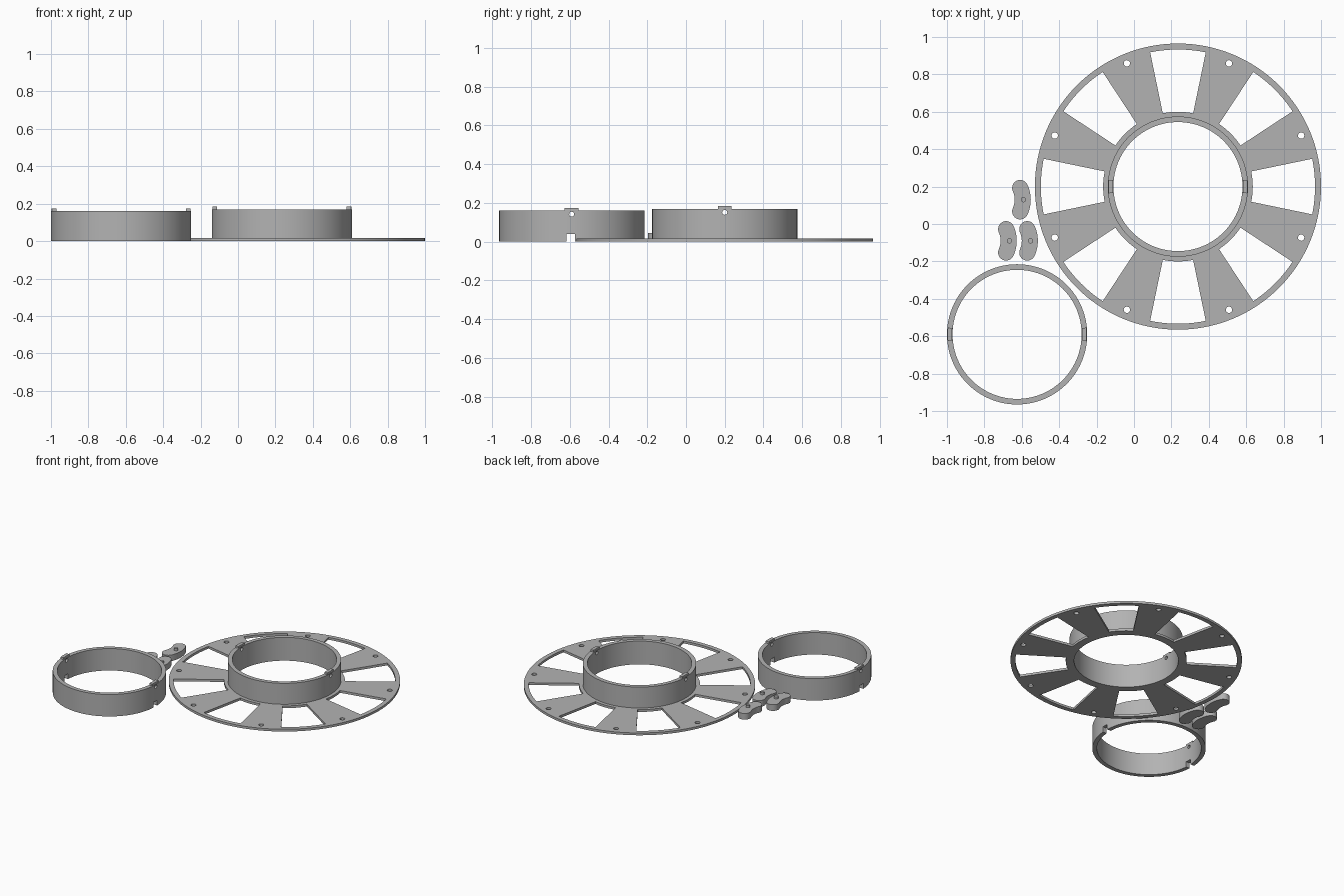
import bpy, math
from math import cos, sin, pi, radians

if "Cube" in bpy.data.objects:
    bpy.data.objects.remove(bpy.data.objects["Cube"])

grey = bpy.data.materials.new("grey plastic")
grey.diffuse_color = (0.45, 0.45, 0.45, 1)
grey.use_nodes = True
grey.node_tree.nodes["Principled BSDF"].inputs["Base Color"].default_value = grey.diffuse_color


def arc(cx, cy, r, a0, a1, n):
    return [(cx + r * cos(a0 + (a1 - a0) * i / n), cy + r * sin(a0 + (a1 - a0) * i / n))
            for i in range(n + 1)]


def circle(cx, cy, r, n):
    return arc(cx, cy, r, 0, 2 * pi, n)[:-1]


def sector(r0, r1, mid, half, n=10):
    return arc(0, 0, r1, mid - half, mid + half, n) + arc(0, 0, r0, mid + half, mid - half, n)


def plate(name, loops, z0, z1, loc):
    """Extrude nested outlines (outer boundary plus holes) from z0 to z1."""
    cu = bpy.data.curves.new(name, 'CURVE')
    cu.dimensions, cu.fill_mode = '2D', 'BOTH'
    cu.extrude = (z1 - z0) / 2
    for pts in loops:
        s = cu.splines.new('POLY')
        s.points.add(len(pts) - 1)
        for p, (x, y) in zip(s.points, pts):
            p.co = (x, y, 0, 1)
        s.use_cyclic_u = True
    ob = bpy.data.objects.new(name, cu)
    bpy.context.collection.objects.link(ob)
    ob.location = (loc[0], loc[1], (z0 + z1) / 2)
    bpy.ops.object.select_all(action='DESELECT')
    ob.select_set(True)
    bpy.context.view_layer.objects.active = ob
    bpy.ops.object.convert(target='MESH')
    ob = bpy.context.object
    # weld the caps to the walls so the solid is closed
    bpy.ops.object.mode_set(mode='EDIT')
    bpy.ops.mesh.select_all(action='SELECT')
    bpy.ops.mesh.remove_doubles(threshold=1e-5)
    bpy.ops.mesh.normals_make_consistent(inside=False)
    bpy.ops.object.mode_set(mode='OBJECT')
    ob.data.materials.clear()
    ob.data.materials.append(grey)
    bpy.ops.object.shade_smooth_by_angle(angle=radians(30))
    return ob


def cut(ob, cutter):
    m = ob.modifiers.new("cut", 'BOOLEAN')
    m.operation, m.solver, m.object = 'DIFFERENCE', 'EXACT', cutter
    cutter.hide_render = True
    cutter.hide_set(True)


R_OUT, R_IN = 0.375, 0.345


def collar(name, loc, height, notch):
    """Tube with pin holes, a locking tab on each side, and optional foot notches."""
    ob = plate(name, [circle(0, 0, R_OUT, 96), circle(0, 0, R_IN, 96)], 0, height, loc)
    bpy.ops.mesh.primitive_cylinder_add(vertices=20, radius=0.013, depth=1,
                                        location=(*loc, height - 0.018),
                                        rotation=(0, pi / 2, 0))
    bpy.context.object.name = name + "_pin_cutter"
    cut(ob, bpy.context.object)
    if notch:
        bpy.ops.mesh.primitive_cube_add(size=1, location=(loc[0], loc[1] - 0.006, 0))
        box = bpy.context.object
        box.name = name + "_notch_cutter"
        box.scale = (1, 0.044, 0.078)
        cut(ob, box)
    for side, a in (("right", 0), ("left", pi)):
        plate(f"{name}_{side}_tab", [sector(R_IN + 0.003, R_OUT - 0.003, a, 0.097)],
              height - 0.001, height + 0.014, loc)


# Slotted flange with eight windows and eight screw holes
C = (0.235, 0.2)
loops = [circle(0, 0, 0.765, 128), circle(0, 0, R_OUT, 96)]
for k in range(8):
    loops.append(sector(0.4, 0.733, k * pi / 4, radians(11.7)))
    a = (k + 0.5) * pi / 4
    loops.append(circle(0.713 * cos(a), 0.713 * sin(a), 0.017, 20))
plate("flange", loops, 0, 0.017, C)

# Collar on the flange and the separate collar
collar("flange_collar", C, 0.17, False)
collar("loose_collar", (-0.625, -0.59), 0.16, True)

# Three curved clips with a small peg each
BEND, W, SWING = 0.15, 0.043, 0.43
clip = (arc(0, 0, BEND + W, -SWING, SWING, 14)
        + arc(BEND * cos(SWING), BEND * sin(SWING), W, SWING, SWING + pi, 12)[1:]
        + arc(0, 0, BEND - W, SWING, -SWING, 14)[1:]
        + arc(BEND * cos(SWING), -BEND * sin(SWING), W, pi - SWING, 2 * pi - SWING, 12)[1:-1])
for i, (x, y) in enumerate([(-0.595, 0.13), (-0.67, -0.09), (-0.557, -0.09)], 1):
    plate(f"clip_{i}", [clip], 0, 0.045, (x - BEND, y))
    plate(f"clip_peg_{i}", [circle(0, 0, 0.014, 20)], 0.044, 0.06, (x + 0.004, y))
